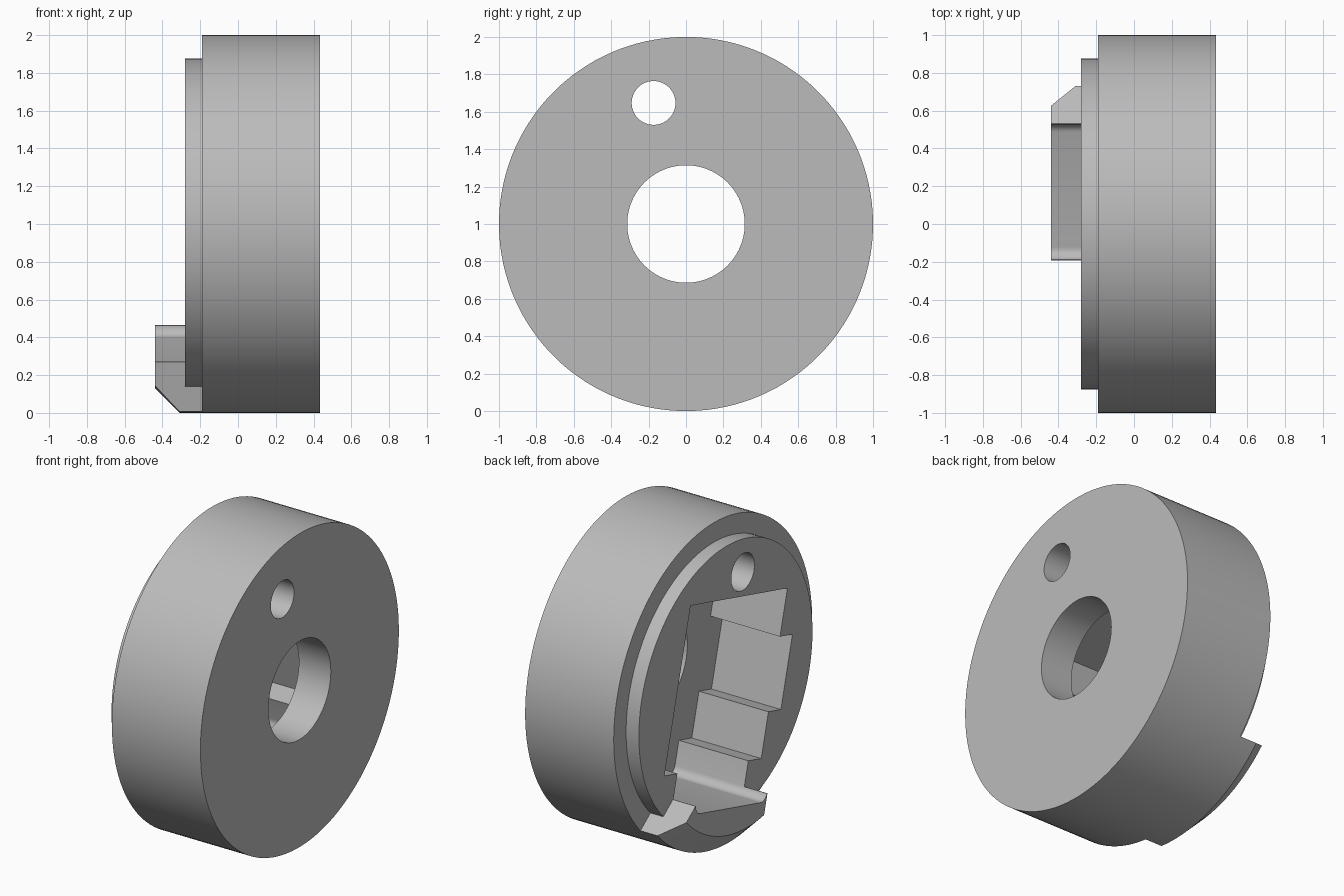
import bpy, bmesh, math
from math import sin, cos, pi
from mathutils import Matrix

cube = bpy.data.objects.get("Cube")
if cube:
    bpy.data.objects.remove(cube, do_unlink=True)

TILT = math.radians(15)   # slot and key lean about the disc axis
BASE_X, BOSS_X, KEY_X, END_X = -0.19, -0.28, -0.44, 0.435
FLOOR_X = 0.21

grey = bpy.data.materials.new("plain grey")
grey.use_nodes = True
colour = (0.5, 0.5, 0.5, 1)
grey.diffuse_color = colour
grey.node_tree.nodes["Principled BSDF"].inputs["Base Color"].default_value = colour


def skin(name, rings):
    """Join equal rings of points into a closed solid with flat ends."""
    bm = bmesh.new()
    loops = [[bm.verts.new(p) for p in ring] for ring in rings]
    n = len(loops[0])
    for a, b in zip(loops, loops[1:]):
        for i in range(n):
            j = (i + 1) % n
            bm.faces.new((a[i], a[j], b[j], b[i]))
    bm.faces.new(loops[0])
    bm.faces.new(loops[-1])
    bmesh.ops.recalc_face_normals(bm, faces=bm.faces)
    mesh = bpy.data.meshes.new(name)
    bm.to_mesh(mesh)
    bm.free()
    mesh.materials.append(grey)
    obj = bpy.data.objects.new(name, mesh)
    bpy.context.collection.objects.link(obj)
    return obj


def turned(name, profile, centre=0.0, seg=128):
    """Round solid along x from (x, radius) stations."""
    return skin(name, [[(x, r * cos(2 * pi * i / seg), centre + r * sin(2 * pi * i / seg))
                        for i in range(seg)] for x, r in profile])


def prism(name, outline, x0, x1):
    """Straight solid along x from a (y, z) outline."""
    return skin(name, [[(x, y, z) for y, z in outline] for x in (x0, x1)])


def cut(target, cutter):
    mod = target.modifiers.new("cut", "BOOLEAN")
    mod.operation = "DIFFERENCE"
    mod.solver = "EXACT"
    mod.object = cutter
    bpy.context.view_layer.objects.active = target
    bpy.ops.object.modifier_apply(modifier=mod.name)
    bpy.data.objects.remove(cutter, do_unlink=True)


# Disc blank, with a chamfered rim where the key will remain
disc = turned("slotted_disc", [(END_X, 1), (-0.31, 1), (KEY_X, 0.87)])

# Turn the rim away around the raised boss and the key
relief = turned("relief_cutter", [(-0.6, 1.2), (BASE_X, 1.2)])
cut(relief, turned("boss_keep", [(BOSS_X, 0.875), (0.1, 0.875)]))
key = [(-0.375, -0.655), (0.375, -0.655), (0.729, -1.1), (0.729, -1.3), (-0.375, -1.3)]
cut(relief, prism("key_keep", key, -0.7, 0.1))
cut(disc, relief)

# Stepped pocket with a round-cornered lower end
HALF, NECK, BOTTOM, R = 0.505, 0.37, -0.705, 0.055
corners = []
for side, start in ((-1, pi), (1, 1.5 * pi)):
    for k in range(9):
        a = start + k * pi / 16
        corners.append((side * (NECK - R) + R * cos(a), BOTTOM + R + R * sin(a)))
pocket = [(HALF, 0.52), (-HALF, 0.52), (-HALF, 0.23), (-0.635, 0.23), (-0.635, -0.22),
          (-HALF, -0.22), (-HALF, -0.5), (-NECK, -0.5)] + corners + [(NECK, -0.5), (HALF, -0.5)]
cut(disc, prism("pocket_cutter", pocket, -0.7, FLOOR_X))

# Centre bore and small pin hole
cut(disc, turned("bore_cutter", [(0, 0.314), (0.6, 0.314)], seg=96))
cut(disc, turned("pin_cutter", [(-0.6, 0.117), (0.6, 0.117)], centre=0.67, seg=64))

# Lean the part and stand it on the ground
disc.data.transform(Matrix.Translation((0, 0, 1)) @ Matrix.Rotation(TILT, 4, "X"))
bpy.ops.object.select_all(action="DESELECT")
disc.select_set(True)
bpy.context.view_layer.objects.active = disc
bpy.ops.object.shade_smooth_by_angle(angle=math.radians(25))
